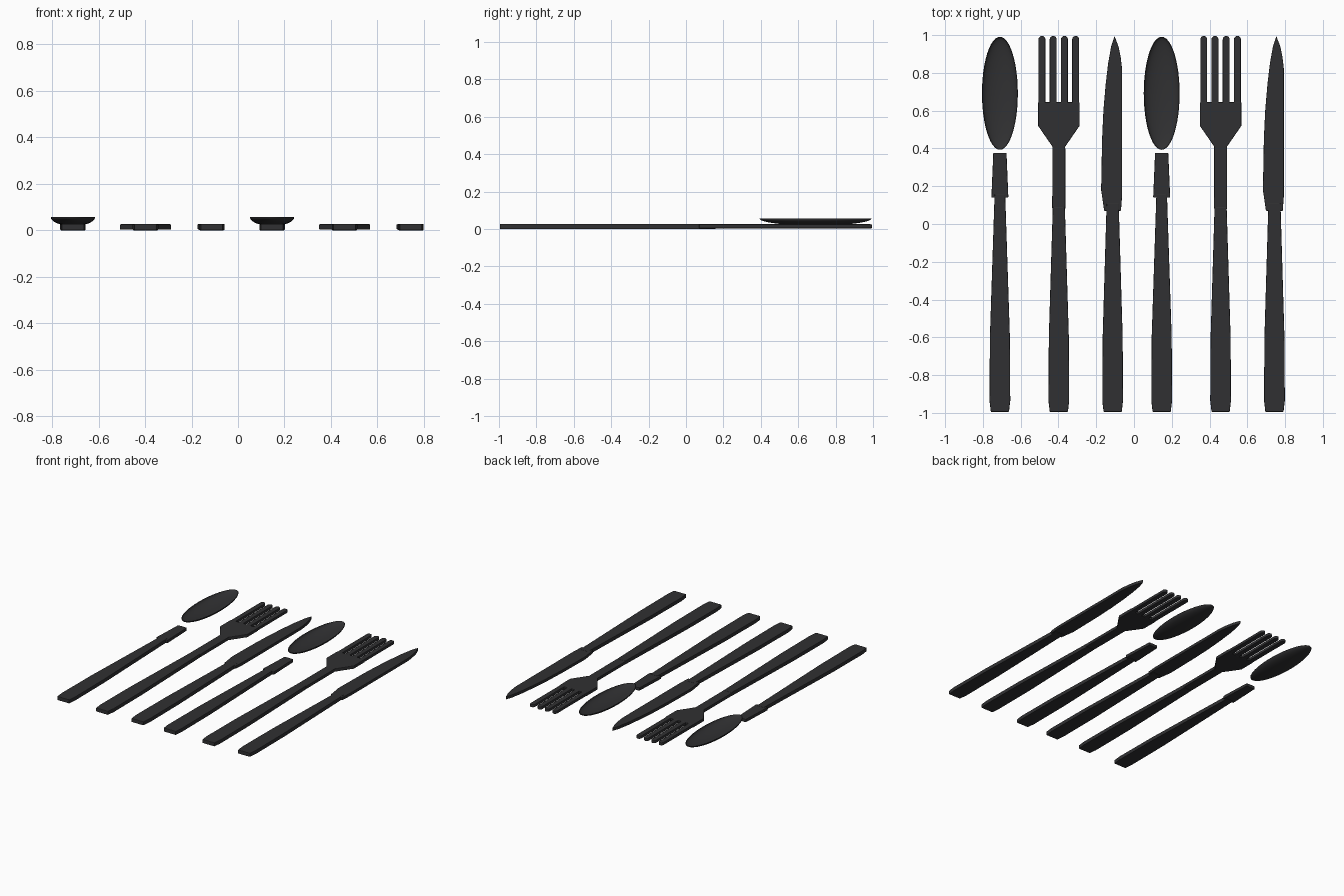
import bpy, bmesh, math

if "Cube" in bpy.data.objects:
    bpy.data.objects.remove(bpy.data.objects["Cube"])

dark = bpy.data.materials.new("dark_metal")
dark.diffuse_color = (0.03, 0.03, 0.032, 1)
dark.use_nodes = True
dark.node_tree.nodes["Principled BSDF"].inputs["Base Color"].default_value = dark.diffuse_color


def finish(name, bm):
    mesh = bpy.data.meshes.new(name)
    bm.to_mesh(mesh)
    bm.free()
    mesh.materials.append(dark)
    ob = bpy.data.objects.new(name, mesh)
    bpy.context.collection.objects.link(ob)
    return ob


def plate(name, cx, outline, z0, z1, bevel=0.004):
    """Flat outline (x relative to cx, counter-clockwise) extruded from z0 to z1, edges softened."""
    bm = bmesh.new()
    base = bm.faces.new([bm.verts.new((cx + x, y, z0)) for x, y in outline])
    ext = bmesh.ops.extrude_face_region(bm, geom=[base])
    for v in ext["geom"]:
        if isinstance(v, bmesh.types.BMVert):
            v.co.z = z1
    bmesh.ops.recalc_face_normals(bm, faces=bm.faces)
    ob = finish(name, bm)
    mod = ob.modifiers.new("soft_edges", 'BEVEL')
    mod.width = bevel
    mod.segments = 2
    mod.limit_method = 'ANGLE'
    mod.angle_limit = math.radians(50)
    return ob


def both_sides(half):
    """Mirror a right-hand profile, listed bottom to top, into a closed outline."""
    return half + [(-x, y) for x, y in reversed(half)]


def handle(name, cx, top, top_w):
    plate(name, cx, both_sides([(0.048, -0.995), (0.055, -0.935), (0.053, -0.6),
                                (top_w, top)]), 0.0, 0.028)


def bowl(name, cx):
    # lower half of a flattened sphere, open at the top
    bm = bmesh.new()
    bmesh.ops.create_uvsphere(bm, u_segments=48, v_segments=24, radius=1)
    bmesh.ops.delete(bm, geom=[v for v in bm.verts if v.co.z > 0.001], context='VERTS')
    for v in bm.verts:
        v.co = (cx + v.co.x * 0.095, 0.692 + v.co.y * 0.299, 0.056 + v.co.z * 0.037)
    for f in bm.faces:
        f.smooth = True
    ob = finish(name, bm)
    mod = ob.modifiers.new("thickness", 'SOLIDIFY')
    mod.thickness = 0.003
    mod.offset = -1


def spoon(i, cx):
    handle(f"spoon_handle_{i}", cx, 0.16, 0.028)
    plate(f"spoon_neck_{i}", cx, both_sides([(0.045, 0.14), (0.035, 0.377)]), 0.003, 0.026)
    bowl(f"spoon_bowl_{i}", cx)


def fork(i, cx):
    handle(f"fork_handle_{i}", cx, 0.09, 0.032)
    plate(f"fork_head_{i}", cx, both_sides([(0.035, 0.08), (0.034, 0.41), (0.11, 0.52),
                                            (0.11, 0.645)]), 0.003, 0.026)
    for k in range(4):
        # tine with a rounded tip
        w = 0.0185
        tip = [(w * math.cos(a), 0.977 + w * math.sin(a))
               for a in (math.pi * s / 8 for s in range(9))]
        plate(f"fork_tine_{i}_{k + 1}", cx + (k - 1.5) * 0.0595,
              [(-w, 0.62), (w, 0.62)] + tip, 0.004, 0.025)


def knife(i, cx):
    handle(f"knife_handle_{i}", cx, 0.11, 0.032)
    plate(f"knife_blade_{i}", cx,
          [(-0.045, 0.07), (0.044, 0.07), (0.05, 0.15), (0.05, 0.82), (0.043, 0.88),
           (0.031, 0.94), (0.01, 0.995), (-0.008, 0.94), (-0.024, 0.85), (-0.037, 0.74),
           (-0.049, 0.6), (-0.056, 0.45), (-0.061, 0.18)], 0.004, 0.026, 0.003)


# two identical place settings side by side
for i, dx in enumerate((0.0, 0.8565), 1):
    spoon(i, -0.71 + dx)
    fork(i, -0.398 + dx)
    knife(i, -0.113 + dx)
